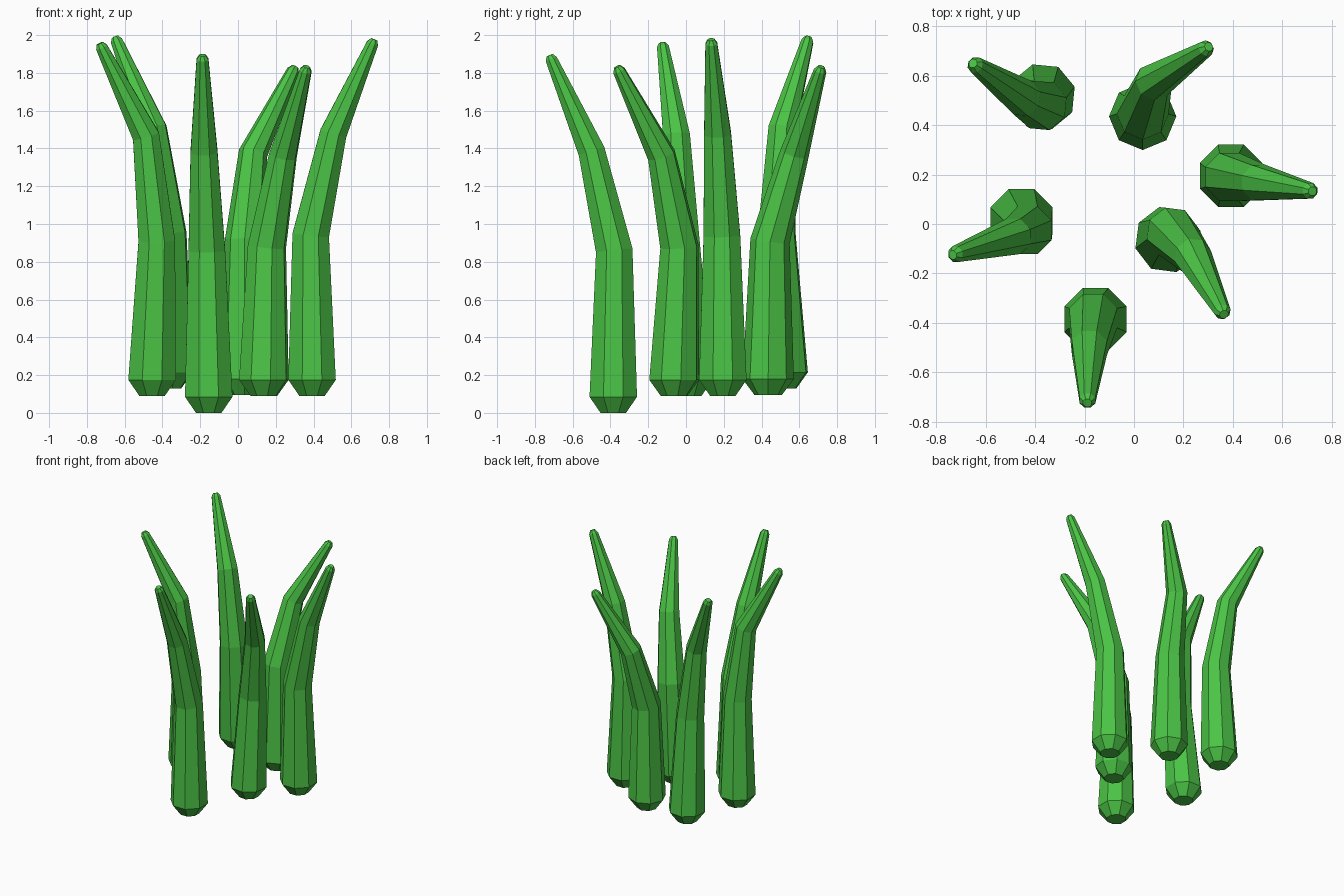
import bpy, bmesh, math
from mathutils import Vector

if "Cube" in bpy.data.objects:
    bpy.data.objects.remove(bpy.data.objects["Cube"])

green = bpy.data.materials.new("grass_green")
green.diffuse_color = (0.07, 0.55, 0.06, 1)
green.use_nodes = True
green.node_tree.nodes["Principled BSDF"].inputs["Base Color"].default_value = green.diffuse_color

SIDES = 8
RADII = [0.073, 0.136, 0.105, 0.077, 0.034, 0.019]


def blade(name, path, phase):
    """Bent octagonal blade; path = base, mid, upper bend, tip."""
    base, mid, bend, tip = [Vector(p) for p in path]
    end_dir = (tip - bend).normalized()
    # blunt chamfered base and small rounded tip
    pts = [base - Vector((0, 0, 0.085)), base, mid, bend, tip, tip + end_dir * 0.024]
    bm = bmesh.new()
    rings = []
    for i, (p, r) in enumerate(zip(pts, RADII)):
        if i < 2:
            d = Vector((0, 0, 1))
        elif i < 4:
            d = (p - pts[i - 1]).normalized() + (pts[i + 1] - p).normalized()
        else:
            d = end_dir
        q = Vector((0, 0, 1)).rotation_difference(d.normalized())
        ring = []
        for k in range(SIDES):
            a = math.radians(phase) + 2 * math.pi * k / SIDES
            ring.append(bm.verts.new(p + q @ Vector((r * math.cos(a), r * math.sin(a), 0))))
        rings.append(ring)
    for lo, hi in zip(rings, rings[1:]):
        for k in range(SIDES):
            n = (k + 1) % SIDES
            bm.faces.new((lo[k], lo[n], hi[n], hi[k]))
    bm.faces.new(rings[0][::-1])
    bm.faces.new(rings[-1])
    mesh = bpy.data.meshes.new(name)
    bm.to_mesh(mesh)
    bm.free()
    mesh.materials.append(green)
    bpy.context.collection.objects.link(bpy.data.objects.new(name, mesh))


# Blades, each leaning outward from the clump
blade("front_blade", [(-0.155, -0.385, 0.085), (-0.165, -0.38, 0.86),
                      (-0.18, -0.50, 1.385), (-0.188, -0.713, 1.872)], 22.5)
blade("left_blade", [(-0.455, 0.015, 0.175), (-0.43, -0.025, 0.91),
                     (-0.487, -0.05, 1.465), (-0.722, -0.122, 1.935)], 22.5)
blade("back_left_blade", [(-0.37, 0.515, 0.215), (-0.373, 0.48, 0.95),
                          (-0.45, 0.51, 1.505), (-0.642, 0.643, 1.968)], 17)
blade("back_blade", [(0.035, 0.435, 0.18), (0.035, 0.445, 0.91),
                     (0.08, 0.575, 1.375), (0.292, 0.71, 1.812)], 0)
blade("front_right_blade", [(0.137, -0.063, 0.175), (0.153, -0.035, 0.88),
                            (0.238, -0.13, 1.365), (0.358, -0.355, 1.812)], 15)
blade("right_blade", [(0.392, 0.195, 0.175), (0.385, 0.19, 0.94),
                      (0.505, 0.167, 1.48), (0.712, 0.134, 1.955)], 22.5)
